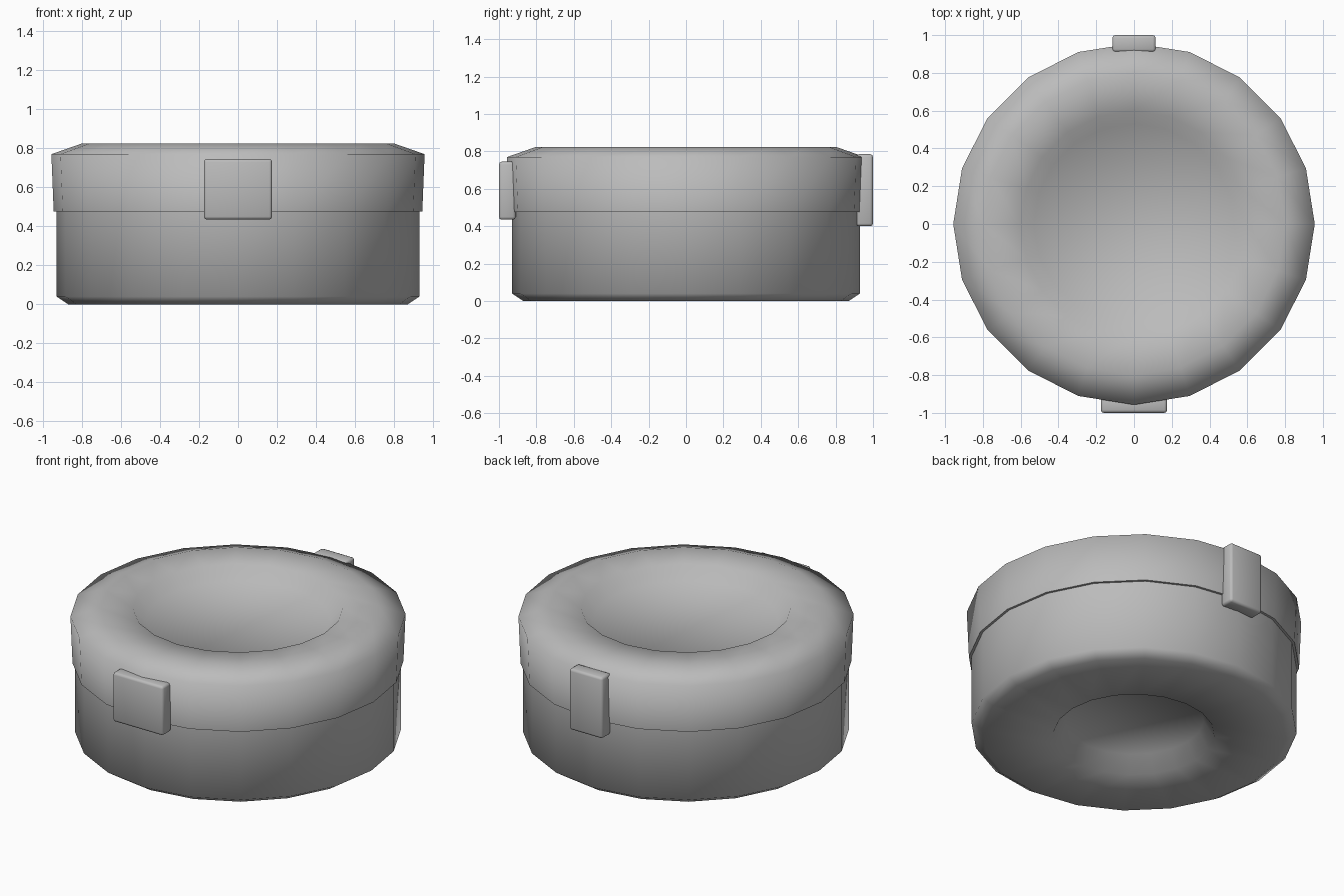
import bpy, bmesh
from math import cos, sin, tau, radians

SIDES = 20

cube = bpy.data.objects.get("Cube")
if cube:
    bpy.data.objects.remove(cube, do_unlink=True)

grey = bpy.data.materials.new("plain grey")
grey.use_nodes = True
colour = (0.5, 0.5, 0.5, 1)
grey.diffuse_color = colour
grey.node_tree.nodes["Principled BSDF"].inputs["Base Color"].default_value = colour


def finish(name, bm, angle):
    bmesh.ops.recalc_face_normals(bm, faces=bm.faces)
    mesh = bpy.data.meshes.new(name)
    bm.to_mesh(mesh)
    bm.free()
    mesh.materials.append(grey)
    obj = bpy.data.objects.new(name, mesh)
    bpy.context.collection.objects.link(obj)
    bpy.ops.object.select_all(action="DESELECT")
    obj.select_set(True)
    bpy.context.view_layer.objects.active = obj
    bpy.ops.object.shade_smooth_by_angle(angle=radians(angle))
    return obj


def lathe(name, profile, angle=78):
    """Turn (radius, height) points into a closed round part."""
    bm = bmesh.new()
    rings = [[bm.verts.new((r * cos(tau * i / SIDES), r * sin(tau * i / SIDES), z))
              for i in range(SIDES)] for r, z in profile]
    for low, high in zip(rings, rings[1:]):
        for i in range(SIDES):
            j = (i + 1) % SIDES
            bm.faces.new((low[i], low[j], high[j], high[i]))
    bm.faces.new(rings[0])
    bm.faces.new(rings[-1])
    return finish(name, bm, angle)


def clasp(name, half_width, y_low, y_high, bottom, top):
    """Rounded plate standing off the side wall."""
    bm = bmesh.new()
    bmesh.ops.create_cube(bm, size=1)
    for v in bm.verts:
        v.co.x *= 2 * half_width
        v.co.y = y_high if v.co.y > 0 else y_low
        v.co.z = top if v.co.z > 0 else bottom
    bmesh.ops.bevel(bm, geom=bm.edges[:], offset=0.015, segments=2,
                    profile=0.5, affect="EDGES")
    return finish(name, bm, 50)


# Body with chamfered foot and recessed underside
lathe("body", [(0.40, 0.10), (0.46, 0.0), (0.87, 0.0), (0.93, 0.04), (0.93, 0.52)])

# Overhanging lid with a sloped shoulder and a dished top
lathe("lid", [(0.92, 0.475), (0.945, 0.475), (0.957, 0.77), (0.80, 0.825),
              (0.60, 0.815), (0.53, 0.74)])

# Front latch and narrower back hinge
clasp("front_latch", 0.175, -1.0, -0.91, 0.435, 0.745)
clasp("back_hinge", 0.115, 0.91, 1.0, 0.40, 0.785)
